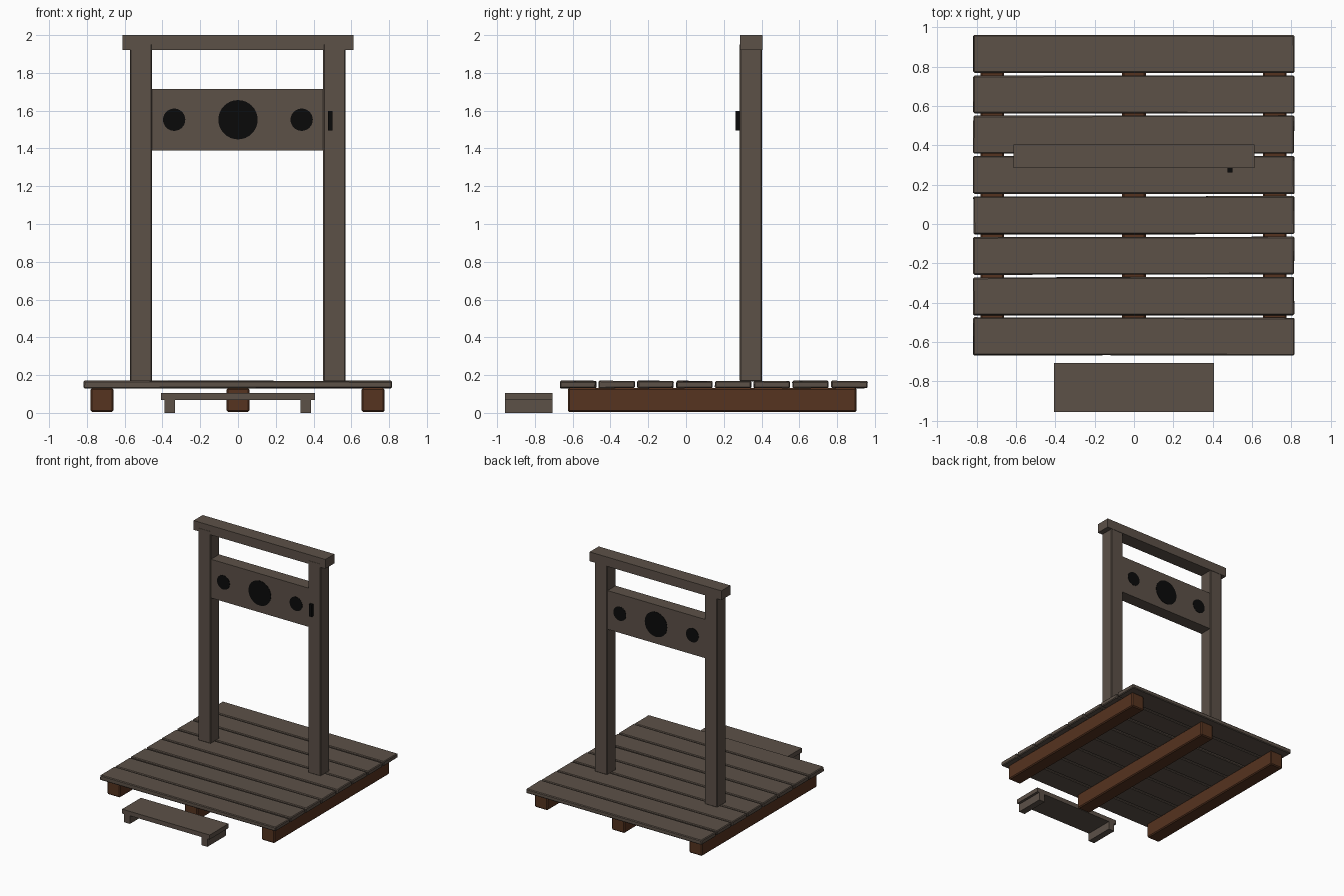
import bpy
import math
import random

random.seed(4)
if "Cube" in bpy.data.objects:
    bpy.data.objects.remove(bpy.data.objects["Cube"], do_unlink=True)


def material(name, rgb):
    mat = bpy.data.materials.new(name)
    mat.use_nodes = True
    color = (*rgb, 1)
    mat.diffuse_color = color
    bsdf = next(n for n in mat.node_tree.nodes if n.type == "BSDF_PRINCIPLED")
    bsdf.inputs["Base Color"].default_value = color
    return mat


weathered = material("weathered wood", (0.107, 0.082, 0.064))
dark_wood = material("reddish brown wood", (0.092, 0.033, 0.014))
black = material("black", (0.003, 0.003, 0.003))


def box(name, mat, x, y, z, bevel=0.0, jitter=0.0):
    """Box spanning the given (min, max) ranges, optionally worn at the corners."""
    bpy.ops.mesh.primitive_cube_add(size=1)
    obj = bpy.context.object
    obj.name = name
    for v in obj.data.vertices:
        for axis, (low, high) in enumerate((x, y, z)):
            v.co[axis] = (high if v.co[axis] > 0 else low) + random.uniform(-jitter, jitter)
    obj.data.materials.append(mat)
    if bevel:
        mod = obj.modifiers.new("worn_edges", "BEVEL")
        mod.width = bevel
        mod.segments = 1
    return obj


def around(center, size):
    return (center - size / 2, center + size / 2)


# Platform: three bearers under eight planks
for name, x in (("right", -0.72), ("middle", 0), ("left", 0.715)):
    box(name + "_bearer", dark_wood, around(x, 0.12), (-0.625, 0.903), (0.004, 0.132), 0.008)
for i in range(8):
    y = -0.572 + i * 0.2052
    box(f"plank_{i + 1}", weathered, (-0.817, 0.815), around(y, 0.192),
        (0.131, 0.169), 0.006, 0.002)

# Upright frame
for name, x in (("right", -0.513), ("left", 0.51)):
    box(name + "_post", weathered, around(x, 0.118), (0.284, 0.402), (0.165, 1.955), 0.006)
box("top_beam", weathered, (-0.612, 0.612), (0.285, 0.405), (1.922, 2.0))

# Restraint board with dark neck and wrist openings on both faces
box("stock_board", weathered, (-0.47, 0.47), (0.290, 0.397), (1.39, 1.715))
for name, x, radius in (("right_wrist", -0.338, 0.059), ("neck", 0, 0.104),
                        ("left_wrist", 0.337, 0.059)):
    bpy.ops.mesh.primitive_cylinder_add(vertices=32, radius=radius, depth=0.112,
                                        location=(x, 0.3435, 1.552),
                                        rotation=(math.pi / 2, 0, 0))
    bpy.context.object.name = name + "_opening"
    bpy.context.object.data.materials.append(black)
box("latch", black, around(0.489, 0.025), (0.262, 0.29), (1.495, 1.597))

# Step in front of the platform
box("step_tread", weathered, (-0.407, 0.407), (-0.957, -0.708), (0.068, 0.105))
for name, x in (("right", -0.362), ("left", 0.358)):
    box(name + "_step_leg", weathered, around(x, 0.055), (-0.957, -0.708), (0.0, 0.075))
